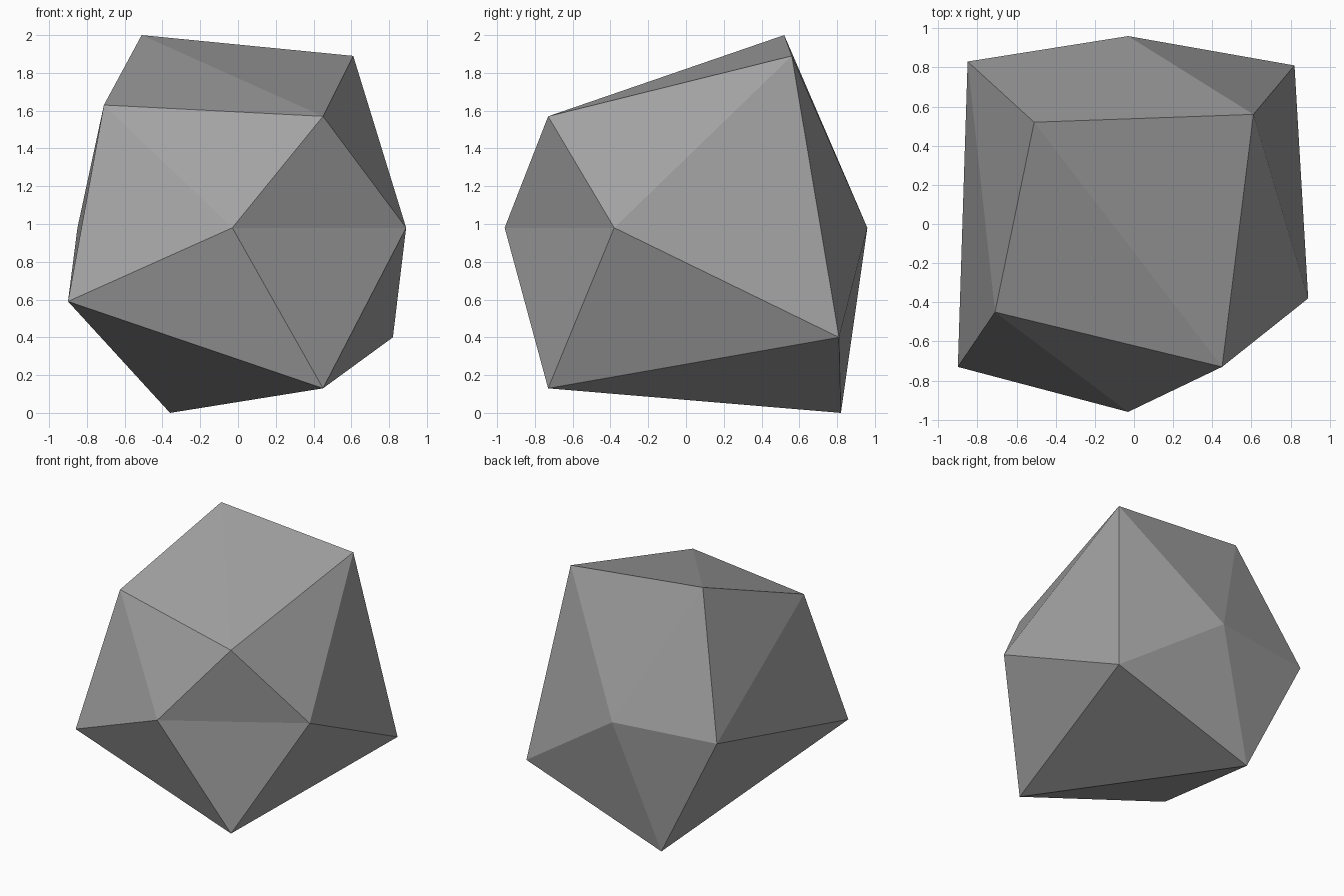
import bpy
import bmesh

cube = bpy.data.objects.get("Cube")
if cube:
    bpy.data.objects.remove(cube, do_unlink=True)

# Stone grey
grey = bpy.data.materials.new("stone grey")
grey.use_nodes = True
colour = (0.36, 0.36, 0.36, 1)
grey.diffuse_color = colour
grey.node_tree.nodes["Principled BSDF"].inputs["Base Color"].default_value = colour

# Corners of the boulder, an uneven icosahedron
corners = {
    "A": (-0.51, 0.52, 2.0),     # top
    "B": (0.61, 0.56, 1.89),
    "C": (-0.71, -0.45, 1.63),
    "D": (0.45, -0.73, 1.57),
    "E": (-0.03, -0.96, 0.98),   # waist
    "F": (0.89, -0.38, 0.98),
    "K": (-0.85, 0.83, 0.98),
    "L": (-0.03, 0.96, 0.98),
    "G": (-0.90, -0.73, 0.59),   # foot
    "H": (0.45, -0.73, 0.13),
    "J": (0.82, 0.81, 0.40),
    "I": (-0.36, 0.82, 0.0),
}
# Facets, named by their corners: top, front, right, bottom, back and left
facets = ("ACD ADB ABL ALK CDE CEG GEH EFH DEF DBF BFJ FJH "
          "HJI GHI BJL JLI LIK GIK CGK ACK").split()

bm = bmesh.new()
verts = {name: bm.verts.new(place) for name, place in corners.items()}
for facet in facets:
    bm.faces.new([verts[name] for name in facet])
bmesh.ops.recalc_face_normals(bm, faces=bm.faces)

mesh = bpy.data.meshes.new("boulder")
bm.to_mesh(mesh)
bm.free()
mesh.materials.append(grey)
boulder = bpy.data.objects.new("boulder", mesh)
bpy.context.collection.objects.link(boulder)
